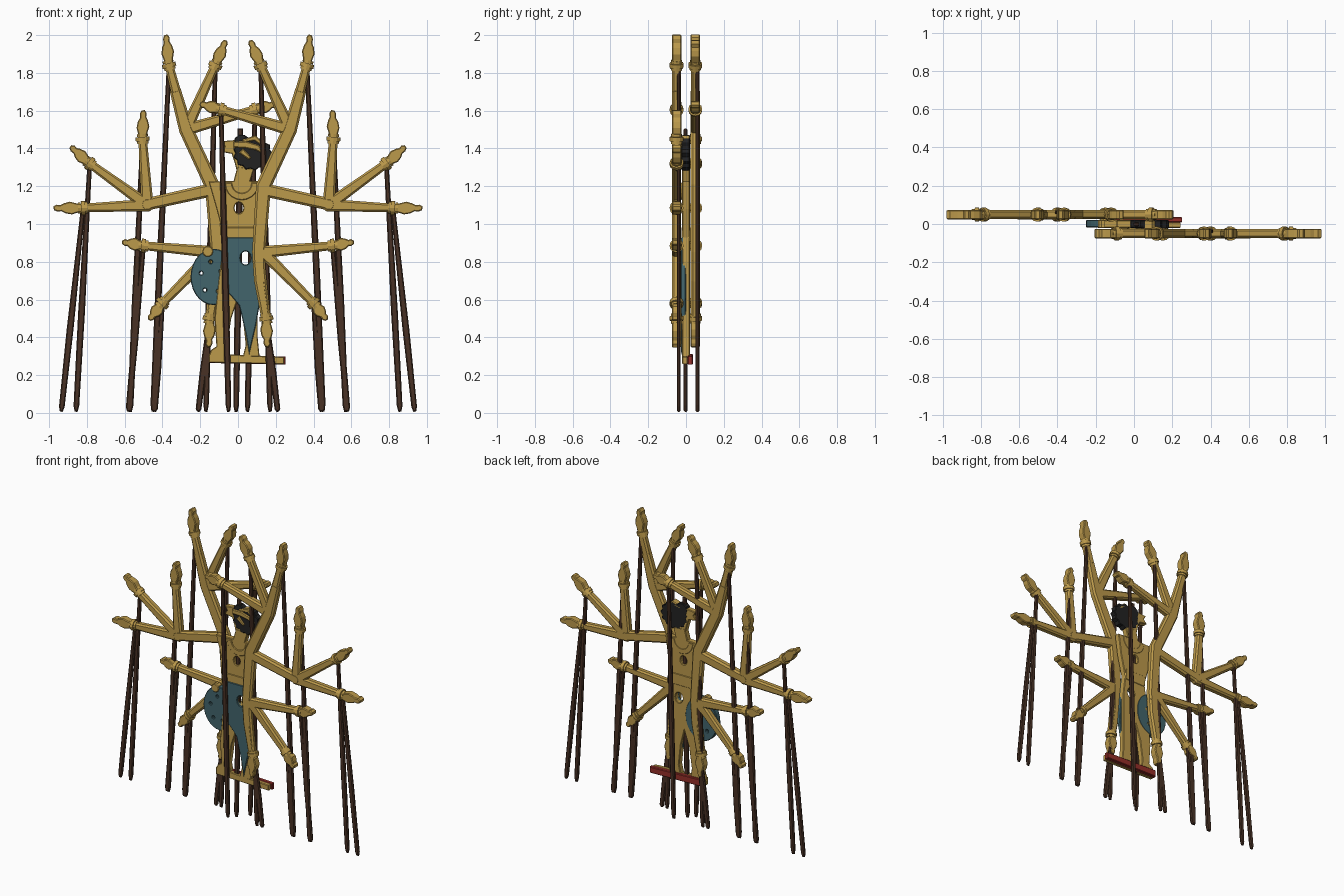
import bpy, bmesh, math
from mathutils import Matrix, Vector

cube = bpy.data.objects.get("Cube")
if cube:
    bpy.data.objects.remove(cube)


def material(name, rgb):
    mat = bpy.data.materials.new(name)
    mat.use_nodes = True
    mat.diffuse_color = (*rgb, 1)
    mat.node_tree.nodes["Principled BSDF"].inputs["Base Color"].default_value = (*rgb, 1)
    return mat


gold = material("gold", (0.5, 0.32, 0.07))
brown = material("dark wood", (0.065, 0.031, 0.018))
blue = material("teal cloth", (0.055, 0.13, 0.15))
black = material("black hair", (0.016, 0.016, 0.016))
red = material("red paint", (0.3, 0.028, 0.022))


def finish(name, mesh, mat):
    mesh.materials.clear()
    mesh.materials.append(mat)
    obj = bpy.data.objects.new(name, mesh)
    bpy.context.collection.objects.link(obj)
    return obj


def slab(name, outlines, y, half, mat, bevel=0.004):
    """Flat cut-out in the XZ plane; any outline inside the first is a hole."""
    curve = bpy.data.curves.new(name, 'CURVE')
    curve.dimensions = '2D'
    curve.fill_mode = 'BOTH'
    curve.extrude = half - bevel
    curve.bevel_depth = bevel
    curve.bevel_resolution = 0
    for outline in outlines:
        spline = curve.splines.new('POLY')
        spline.points.add(len(outline) - 1)
        for point, (px, pz) in zip(spline.points, outline):
            point.co = (px, pz, 0, 1)
        spline.use_cyclic_u = True
    temp = bpy.data.objects.new(name, curve)
    mesh = bpy.data.meshes.new_from_object(temp)
    bpy.data.objects.remove(temp)
    bpy.data.curves.remove(curve)
    mesh.transform(Matrix.Translation((0, y, 0)) @ Matrix.Rotation(math.pi / 2, 4, 'X'))
    bm = bmesh.new()
    bm.from_mesh(mesh)
    bmesh.ops.remove_doubles(bm, verts=bm.verts, dist=1e-5)
    bmesh.ops.recalc_face_normals(bm, faces=bm.faces)
    for face in bm.faces:
        face.smooth = False
        face.material_index = 0
    bm.to_mesh(mesh)
    bm.free()
    return finish(name, mesh, mat)


def ring(x, z, rx, rz=None, count=20, jag=0.0):
    rz = rz or rx
    out = []
    for i in range(count):
        a = math.tau * i / count
        k = 1 - jag * (i % 2)
        out.append((x + rx * k * math.cos(a), z + rz * k * math.sin(a)))
    return out


def limb(name, path, y, half, mat, bevel):
    """Beam along (x, z, width) stations."""
    pts = [Vector(p[:2]) for p in path]
    left, right = [], []
    for i, p in enumerate(pts):
        d = (pts[min(i + 1, len(pts) - 1)] - pts[max(i - 1, 0)]).normalized()
        side = Vector((-d.y, d.x)) * (path[i][2] / 2 - bevel)
        left.append(tuple(p + side))
        right.append(tuple(p - side))
    return slab(name, [left + right[::-1]], y, half, mat, bevel)


def cuff(name, at, d, y):
    # Ball-like bangle made of a wide ring between two narrow ones
    bm = bmesh.new()
    turn = Vector((d.x, 0, d.y)).to_track_quat('Z', 'Y').to_matrix().to_4x4()
    for shift, radius, depth in ((-0.018, 0.03, 0.014), (0, 0.037, 0.022), (0.02, 0.029, 0.014)):
        c = at + d * shift
        bmesh.ops.create_cone(bm, cap_ends=True, segments=12, radius1=radius, radius2=radius,
                              depth=depth, matrix=Matrix.Translation((c.x, y, c.y)) @ turn)
    mesh = bpy.data.meshes.new(name)
    bm.to_mesh(mesh)
    bm.free()
    finish(name, mesh, gold)


# Hand outline: (distance along, sideways)
HAND = [(0, -.016), (.03, -.02), (.06, -.029), (.09, -.024), (.115, -.012), (.135, -.014),
        (.15, -.008), (.153, .004), (.14, .012), (.12, .01), (.1, .02), (.07, .028), (.03, .018), (0, .016)]

# Each arm: name, elbow, wrist, fingertip, foot of its control rod
ARMS = [
    ("top_outer", (.275, 1.5), (.365, 1.84), (.38, 2.0), .45),
    ("top_inner", (.275, 1.5), (.12, 1.84), (.065, 1.97), .17),
    ("top_cross", (.275, 1.5), (-.09, 1.605), (-.2, 1.635), -.05),
    ("side_low", (.48, 1.1), (.82, 1.085), (.975, 1.085), .935),
    ("side_middle", (.48, 1.1), (.785, 1.32), (.885, 1.41), .857),
    ("side_upper", (.48, 1.1), (.505, 1.45), (.5, 1.6), .57),
    ("waist_upper", (.115, .85), (.5, .885), (.61, .905), .58),
    ("waist_lower", (.115, .87), (.4, .58), (.47, .495), .44),
    ("hanging", (.11, .8), (.15, .5), (.155, .35), .21),
]


def arm_set(label, s, y):
    # Branching trunk with its shoulder branch
    trunk = [(.145, .52, .05), (.115, .7, .06), (.11, .85, .07), (.135, 1.2, .08), (.275, 1.5, .075), (.33, 1.7, .06)]
    limb(label + "_trunk", [(s * x, z, w) for x, z, w in trunk], y, .024, gold, .011)
    branch = [(.12, 1.185, .07), (.48, 1.105, .065)]
    limb(label + "_shoulder", [(s * x, z, w) for x, z, w in branch], y, .024, gold, .011)
    slab(label + "_elbow", [ring(s * .48, 1.103, .026, count=10)], y, .024, gold, .011)
    for name, elbow, wrist, tip, foot in ARMS:
        e, w, t = (Vector((s * p[0], p[1])) for p in (elbow, wrist, tip))
        part = label + "_" + name
        limb(part + "_arm", [(*e, .065), (*w, .045)], y, .023, gold, .01)
        cuff(part + "_cuff", w, (w - e).normalized(), y)
        d = t - w
        u = d.normalized()
        n = Vector((-u.y, u.x)) * s
        k = d.length / .155
        slab(part + "_hand", [[tuple(w + u * a * k + n * b) for a, b in HAND]], y, .025, gold, .005)
        # Control rod down to the ground
        base = Vector((s * foot, .012))
        mid = w.lerp(base, .6)
        limb(part + "_rod", [(*w, .024), (*mid, .036), (*base.lerp(w, .02), .03), (*base, .018)],
             y + .012, .01, brown, .006)


arm_set("left", 1, -.05)
arm_set("right", -1, .049)

# Body: neck, chest, waist and legs as one cut-out
chest = [(-.15, 1.22), (-.02, 1.225), (.0, 1.3), (.08, 1.29), (.06, 1.225), (.14, 1.22), (.12, 1.08),
         (.085, .93), (.1, .8), (.1, .55), (.1, .4), (.11, .3), (.03, .3), (.045, .36), (.03, .5), (.0, .62),
         (-.04, .5), (-.06, .36), (-.05, .3), (-.15, .3), (-.14, .33), (-.11, .35),
         (-.12, .5), (-.1, .7), (-.07, .93), (-.11, 1.08)]
slab("body", [chest, ring(.005, 1.085, .028, .034, 12), ring(.04, .82, .032, .04, 12)], 0, .02, gold)

# Collar hanging on the chest
outer = [(.02 + .085 * math.cos(a), 1.215 + .085 * math.sin(a)) for a in
         [math.pi + math.pi * i / 10 for i in range(11)]]
inner = [(.02 + (x - .02) * .65, 1.215 + (z - 1.215) * .65) for x, z in reversed(outer)]
slab("collar", [outer + inner], -.002, .024, gold)

# Cloth: pointed skirt in front, round pierced panel behind the hip
skirt = [(-.075, .925), (.085, .925), (.1, .78), (.115, .6), (.09, .46), (.06, .33), (.045, .42),
         (.01, .57), (-.04, .63), (-.08, .65)]
slab("skirt", [skirt, ring(.04, .82, .032, .04, 12)], -.014, .013, blue)
holes = [ring(x, z, .013, count=8) for x, z in
         ((-.145, .8), (-.195, .74), (-.175, .65), (-.105, .645), (-.09, .75))]
slab("hip_panel", [ring(-.13, .72, .117, .145, 28)] + holes, .002, .02, blue)
slab("panel_button", [ring(-.16, .855, .025, count=10)], .0, .022, gold)
slab("belt", [[(-.07, .91), (.085, .91), (.082, .98), (-.075, .98)]], 0, .023, gold)

# Head in profile with hair and headdress
face = [(.0, 1.27), (.07, 1.28), (.08, 1.4), (.02, 1.46), (-.02, 1.44), (-.08, 1.435), (-.065, 1.41), (-.085, 1.385),
        (-.03, 1.375), (-.015, 1.33)]
slab("face", [face], 0, .019, gold)
slab("hair", [ring(.078, 1.375, .1, .088, 26, .12)], -.002, .022, black)
slab("hair_bun", [ring(.02, 1.43, .04, count=10)], 0, .02, black)
limb("headdress_band", [(-.02, 1.42, .03), (.04, 1.42, .036), (.1, 1.405, .03), (.135, 1.38, .018)],
     -.006, .025, gold, .005)
limb("headdress_crest", [(.03, 1.44, .018), (.09, 1.455, .028), (.13, 1.42, .016)], -.004, .024, gold, .005)
limb("ear_ornament", [(.02, 1.385, .03), (.06, 1.35, .018)], -.006, .025, gold, .005)

# Main rod
limb("main_rod", [(.012, 1.5, .03), (.0, .6, .036), (-.01, .04, .03), (-.01, .012, .018)], -.002, .01, brown, .006)

# Base rail: gold front, red back
slab("base_front", [[(-.15, .27), (.24, .262), (.24, .292), (-.15, .31)]], -.006, .014, gold)
slab("base_back", [[(-.15, .268), (.248, .26), (.248, .294), (-.15, .308)]], .022, .014, red)
